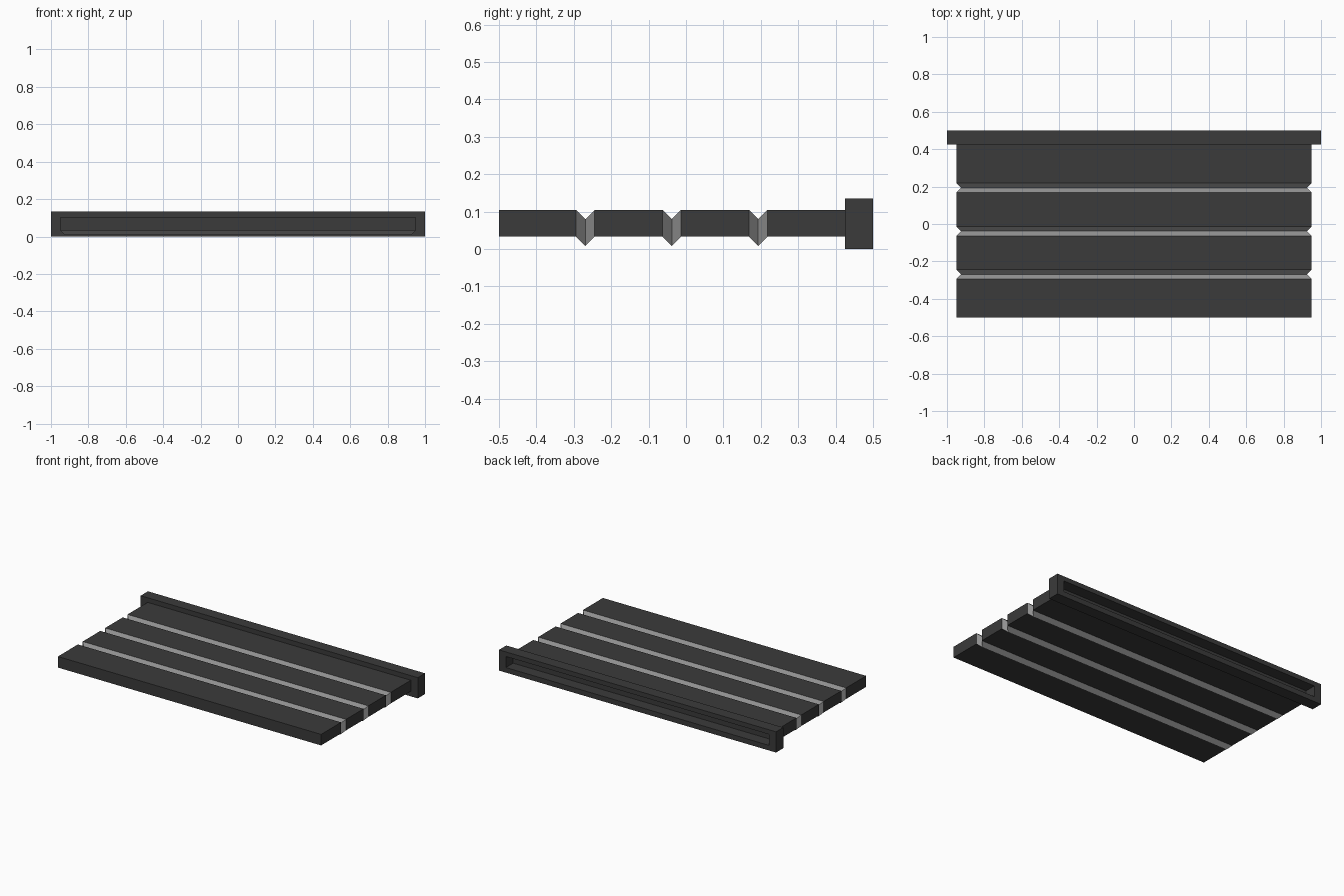
import bpy
import bmesh

if "Cube" in bpy.data.objects:
    bpy.data.objects.remove(bpy.data.objects["Cube"])


def material(name, value):
    m = bpy.data.materials.new(name)
    m.diffuse_color = (value, value, value, 1)
    m.use_nodes = True
    m.node_tree.nodes["Principled BSDF"].inputs["Base Color"].default_value = m.diffuse_color
    return m


dark = material("charcoal", 0.043)
light = material("mid grey", 0.28)


def loft(name, sections, caps, closed, is_light=lambda i: False):
    """Skin rectangular sections (y, half width, bottom, top) along y."""
    bm = bmesh.new()
    loops = [[bm.verts.new(p) for p in ((-w, y, z0), (w, y, z0), (w, y, z1), (-w, y, z1))]
             for y, w, z0, z1 in sections]
    n = len(loops)
    for i in range(n if closed else n - 1):
        a, b = loops[i], loops[(i + 1) % n]
        for k in range(4):
            j = (k + 1) % 4
            f = bm.faces.new((a[k], a[j], b[j], b[k]))
            f.material_index = int(is_light(i))
    if caps:
        bm.faces.new(loops[0])
        bm.faces.new(loops[-1])
    bmesh.ops.recalc_face_normals(bm, faces=bm.faces)
    me = bpy.data.meshes.new(name)
    bm.to_mesh(me)
    bm.free()
    me.materials.append(dark)
    me.materials.append(light)
    ob = bpy.data.objects.new(name, me)
    bpy.context.collection.objects.link(ob)
    return ob


# Slab of four panels, joined by V-shaped flexible folds
W, Z0, Z1, D = 0.95, 0.033, 0.105, 0.025
sections = [(-0.5, W, Z0, Z1)]
for y in (-0.269, -0.038, 0.193):
    sections += [(y - D, W, Z0, Z1), (y, W - D, Z0 - D, Z1 - D), (y + D, W, Z0, Z1)]
sections.append((0.425, W, Z0, Z1))
loft("folding_panels", sections, True, False, lambda i: i % 3 != 0)

# Rail frame around the rear end, hollow at the back
loft("rear_rail", [(0.425, 1.0, 0, 0.135), (0.5, 1.0, 0, 0.135),
                   (0.5, W, Z0, Z1), (0.425, W, Z0, Z1)], False, True)
